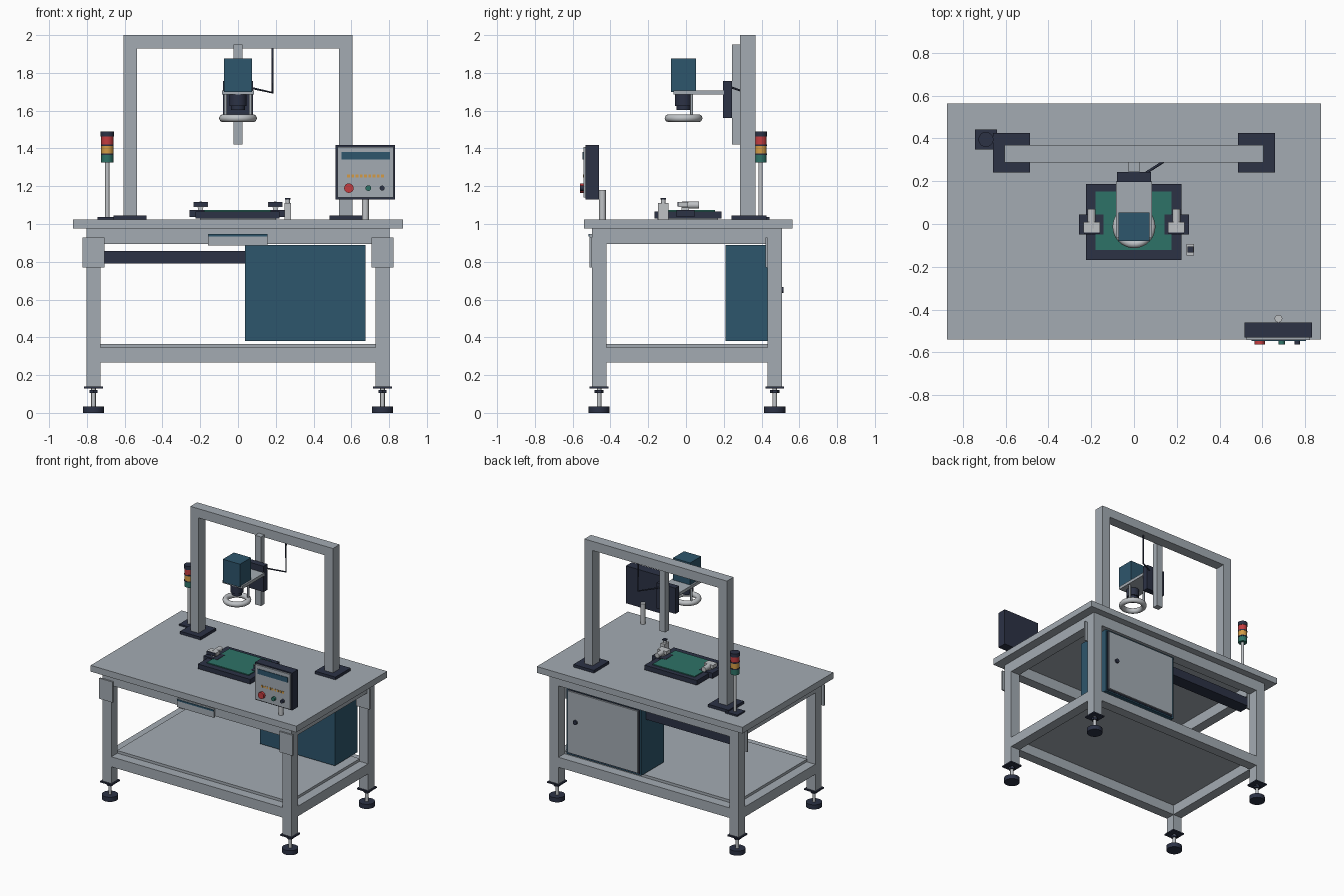
import bpy, math
from mathutils import Vector

if "Cube" in bpy.data.objects:
    bpy.data.objects.remove(bpy.data.objects["Cube"])


def mat(name, *rgb):
    m = bpy.data.materials.new(name)
    m.diffuse_color = (*rgb, 1)
    m.use_nodes = True
    m.node_tree.nodes["Principled BSDF"].inputs["Base Color"].default_value = m.diffuse_color
    return m


GREY = mat("steel grey", .37, .41, .45)
LIGHT = mat("light grey", .52, .54, .56)
DARK = mat("dark navy", .025, .032, .06)
BLUE = mat("petrol blue", .027, .092, .15)
GREEN = mat("board green", .027, .17, .135)
RED = mat("signal red", .55, .045, .05)
AMBER = mat("signal amber", .66, .33, .06)


def box(name, x, y, z, m, bevel=0):
    """Box given by its (min, max) range on each axis."""
    bpy.ops.mesh.primitive_cube_add(size=1, location=[sum(r) / 2 for r in (x, y, z)])
    o = bpy.context.object
    o.name = name
    o.scale = [r[1] - r[0] for r in (x, y, z)]
    bpy.ops.object.transform_apply(location=False, rotation=False, scale=True)
    o.data.materials.append(m)
    if bevel:
        b = o.modifiers.new("Bevel", 'BEVEL')
        b.width, b.segments = bevel, 1
    return o


def rod(name, p, q, r, m, sides=28):
    """Cylinder from point p to point q."""
    p, q = Vector(p), Vector(q)
    bpy.ops.mesh.primitive_cylinder_add(vertices=sides, radius=r, depth=(q - p).length,
                                        location=(p + q) / 2)
    o = bpy.context.object
    o.name = name
    o.rotation_euler = (q - p).to_track_quat('Z', 'Y').to_euler()
    o.data.materials.append(m)
    bpy.ops.object.shade_smooth_by_angle(angle=math.radians(40))
    return o


def around(c, half):
    return (c - half, c + half)


TOP = 1.024

# Table top and lower shelf
box("table_top", (-.873, .873), (-.54, .563), (.976, TOP), GREY)
box("lower_shelf", (-.73, .73), (-.425, .435), (.345, .365), GREY)

# Legs, corner plates and levelling feet
for x in (-.765, .765):
    for y in (-.46, .47):
        box("leg", around(x, .038), around(y, .038), (.138, .976), GREY)
        box("corner_plate", around(x, .057), (y - .05, y - .038), (.77, .928), GREY)
        box("leg_end_plate", around(x, .05), around(y, .05), (.13, .14), DARK)
        rod("foot_nut", (x, y, .104), (x, y, .122), .024, DARK, 6)
        rod("foot_stem", (x, y, .03), (x, y, .132), .012, LIGHT, 20)
        rod("foot_pad", (x, y, 0), (x, y, .035), .056, DARK)

# Frame rails
for z in ((.268, .345), (.893, .976)):
    for y in (-.46, .47):
        box("long_rail", (-.727, .727), around(y, .038), z, GREY)
    for x in (-.765, .765):
        box("side_rail", around(x, .038), (-.422, .432), z, GREY)

# Cabinet with rear door
box("cabinet", (.038, .675), (.21, .488), (.38, .89), BLUE)
box("door_seal", (.05, .663), (.486, .491), (.39, .88), DARK)
box("cabinet_door", (.06, .653), (.488, .503), (.4, .874), GREY)
rod("door_knob", (.585, .5, .65), (.585, .515, .65), .016, DARK)

# Cable tray and front plate
box("cable_tray", (-.727, .038), (.33, .43), (.79, .858), DARK)
box("front_plate", (-.16, .155), (-.512, -.498), (.885, .948), GREY)
box("front_plate_stripe", (-.155, .155), (-.516, -.512), (.934, .946), BLUE)

# Gantry
for s in (-1, 1):
    box("gantry_base", around(s * .572, .087), (.24, .425), (TOP, 1.045), DARK)
    box("gantry_post", around(s * .57, .035), (.287, .368), (1.045, 1.93), GREY)
box("gantry_beam", (-.605, .605), (.287, .368), (1.93, 2), GREY)
box("centre_column", (-.025, .025), (.243, .288), (1.42, 1.95), GREY)
box("slide_plate", (-.08, .08), (.197, .243), (1.56, 1.757), DARK)
box("camera_arm", (-.085, .085), (-.065, .2), (1.685, 1.708), GREY)

# Camera, lens and ring light
CY = -.013
box("camera_body", (-.073, .073), (-.08, .054), (1.7, 1.877), BLUE)
rod("lens_barrel", (0, CY, 1.625), (0, CY, 1.69), .046, DARK)
rod("lens_tip", (0, CY, 1.603), (0, CY, 1.63), .037, DARK)
bpy.ops.mesh.primitive_torus_add(location=(0, CY, 1.56), major_radius=.08, minor_radius=.02,
                                 major_segments=40, minor_segments=14)
ring = bpy.context.object
ring.name = "ring_light"
ring.data.materials.append(LIGHT)
bpy.ops.object.shade_smooth()
for s in (-1, 1):
    rod("ring_hanger", (s * .066, .03, 1.565), (s * .066, .03, 1.69), .008, GREY, 12)

# Camera cable
pts = [(.05, .235, 1.725), (.183, .32, 1.695), (.183, .32, 1.935)]
curve = bpy.data.curves.new("camera_cable", 'CURVE')
curve.dimensions = '3D'
curve.bevel_depth, curve.bevel_resolution = .006, 2
spline = curve.splines.new('POLY')
spline.points.add(len(pts) - 1)
for sp, p in zip(spline.points, pts):
    sp.co = (*p, 1)
curve.materials.append(DARK)
bpy.context.collection.objects.link(bpy.data.objects.new("camera_cable", curve))

# Signal tower
SX, SY = -.692, .395
box("tower_base", around(SX, .052), around(SY, .046), (TOP, 1.036), DARK)
rod("tower_pole", (SX, SY, 1.03), (SX, SY, 1.33), .011, LIGHT)
for name, z0, z1, r, m in (("green_lamp", 1.325, 1.367, .032, GREEN),
                           ("lamp_spacer", 1.366, 1.374, .034, DARK),
                           ("amber_lamp", 1.373, 1.415, .032, AMBER),
                           ("lamp_spacer", 1.414, 1.422, .034, DARK),
                           ("red_lamp", 1.421, 1.463, .032, RED),
                           ("tower_cap", 1.462, 1.49, .035, DARK)):
    rod(name, (SX, SY, z0), (SX, SY, z1), r, m)

# Control panel on its post
rod("panel_post", (.675, -.442, .966), (.675, -.442, 1.18), .018, LIGHT)
box("panel_housing", (.517, .832), (-.531, -.46), (1.13, 1.417), DARK)
box("panel_face", (.526, .823), (-.543, -.53), (1.139, 1.408), GREY)
box("panel_display", (.548, .804), (-.547, -.543), (1.342, 1.38), BLUE)
for i in range(9):
    box("panel_dash", around(.585 + i * .0225, .007), (-.546, -.543), (1.247, 1.263), AMBER)
for name, x, r, m in (("red_button", .587, .025, RED), ("green_button", .69, .015, GREEN),
                      ("dark_button", .763, .013, DARK)):
    rod(name, (x, -.54, 1.19), (x, -.562, 1.19), r, m)

# Work fixture with board
box("fixture_base", (-.224, .221), (-.168, .188), (1.03, 1.066), DARK)
box("fixture_mount", (-.2, .2), (-.15, .17), (TOP, 1.031), GREY)
box("circuit_board", (-.18, .176), (-.122, .153), (1.066, 1.073), GREEN)

# Side clamps
for s in (-1, 1):
    c = s * .198
    box("clamp_pad", around(s * .2, .057), around(-.002, .047), (1.036, 1.075), DARK)
    box("clamp_post", around(c, .014), around(-.005, .02), (1.07, 1.1), LIGHT)
    box("clamp_body", around(c, .038), (-.04, .01), (1.09, 1.117), LIGHT)
    box("clamp_front", around(c, .036), (-.046, -.039), (1.092, 1.116), DARK)
    rod("clamp_cylinder", (c, -.02, 1.1), (c, .07, 1.1), .019, LIGHT)

# Position sensor
box("sensor_body", (.246, .281), (-.147, -.093), (TOP, 1.11), LIGHT)
rod("sensor_neck", (.263, -.12, 1.108), (.263, -.12, 1.13), .012, LIGHT, 20)
box("sensor_cap", around(.263, .014), around(-.12, .014), (1.13, 1.137), DARK)
